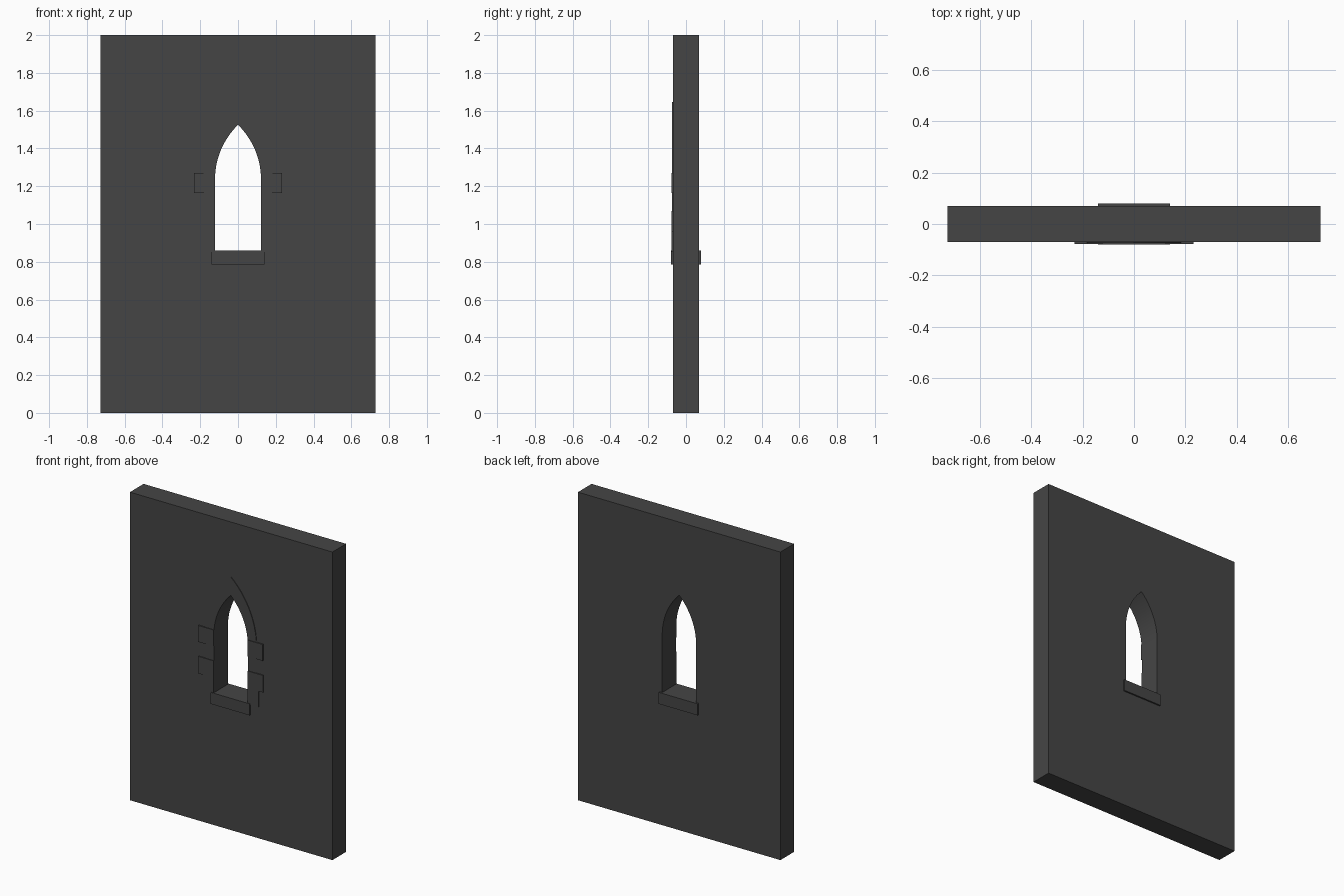
import bpy, bmesh, math

if "Cube" in bpy.data.objects:
    bpy.data.objects.remove(bpy.data.objects["Cube"])

stone = bpy.data.materials.new("dark_grey_stone")
stone.diffuse_color = (0.06, 0.06, 0.06, 1)
stone.use_nodes = True
stone.node_tree.nodes["Principled BSDF"].inputs["Base Color"].default_value = stone.diffuse_color

HALF_W, SPRING, FLOOR = 0.122, 1.235, 0.855


def finish(bm, name):
    bmesh.ops.recalc_face_normals(bm, faces=bm.faces)
    me = bpy.data.meshes.new(name)
    bm.to_mesh(me)
    bm.free()
    me.materials.append(stone)
    ob = bpy.data.objects.new(name, me)
    bpy.context.collection.objects.link(ob)
    bpy.context.view_layer.objects.active = ob
    bpy.ops.object.select_all(action='DESELECT')
    ob.select_set(True)
    bpy.ops.object.shade_smooth_by_angle(angle=math.radians(30))
    return ob


def slab(name, loops, y0, y1):
    """Extrude a flat (x, z) outline, holes allowed, from y0 to y1."""
    bm = bmesh.new()
    edges = []
    for pts in loops:
        vs = [bm.verts.new((x, y0, z)) for x, z in pts]
        edges += [bm.edges.new((vs[i - 1], vs[i])) for i in range(len(vs))]
    bmesh.ops.triangle_fill(bm, edges=edges, use_beauty=True, normal=(0, -1, 0))
    ext = bmesh.ops.extrude_face_region(bm, geom=bm.faces[:], use_keep_orig=True)
    moved = [v for v in ext["geom"] if isinstance(v, bmesh.types.BMVert)]
    bmesh.ops.translate(bm, verts=moved, vec=(0, y1 - y0, 0))
    return finish(bm, name)


def block(name, x0, x1, z0, z1, y0, y1):
    return slab(name, [[(x0, z0), (x1, z0), (x1, z1), (x0, z1)]], y0, y1)


def pointed_arch(w, spring, apex, n=14):
    """Two-centred arch from the right springing over the apex to the left."""
    h = apex - spring
    r = (w * w + h * h) / (2 * w)
    end = math.asin(h / r)
    right = [(w - r + r * math.cos(end * i / n), spring + r * math.sin(end * i / n))
             for i in range(n + 1)]
    right[-1] = (0, apex)
    return right + [(-x, z) for x, z in reversed(right[:-1])]


# Wall with lancet opening
inner = pointed_arch(HALF_W, SPRING, 1.525)
opening = [(-HALF_W, FLOOR), (HALF_W, FLOOR)] + inner
slab("wall", [[(-0.727, 0), (0.727, 0), (0.727, 2), (-0.727, 2)], opening], -0.07, 0.07)

# Raised arch surround on the front
outer = pointed_arch(0.185, SPRING, 1.645)
slab("arch_surround", [outer + inner[::-1]], -0.074, -0.069)

# Alternating jamb stones: outer x, bottom, top, front y
jambs = [(0.232, 1.164, 1.27, -0.078), (0.18, 1.069, 1.164, -0.073),
         (0.232, 0.958, 1.069, -0.077), (0.2, 0.853, 0.958, -0.076)]
for i, (xo, z0, z1, y) in enumerate(jambs):
    block(f"jamb_stone_right_{i}", HALF_W, xo, z0, z1, y, -0.06)
    block(f"jamb_stone_left_{i}", -xo, -HALF_W, z0, z1, y, -0.06)

# Sill passing through the wall
block("sill", -0.14, 0.14, 0.786, 0.861, -0.08, 0.08)
